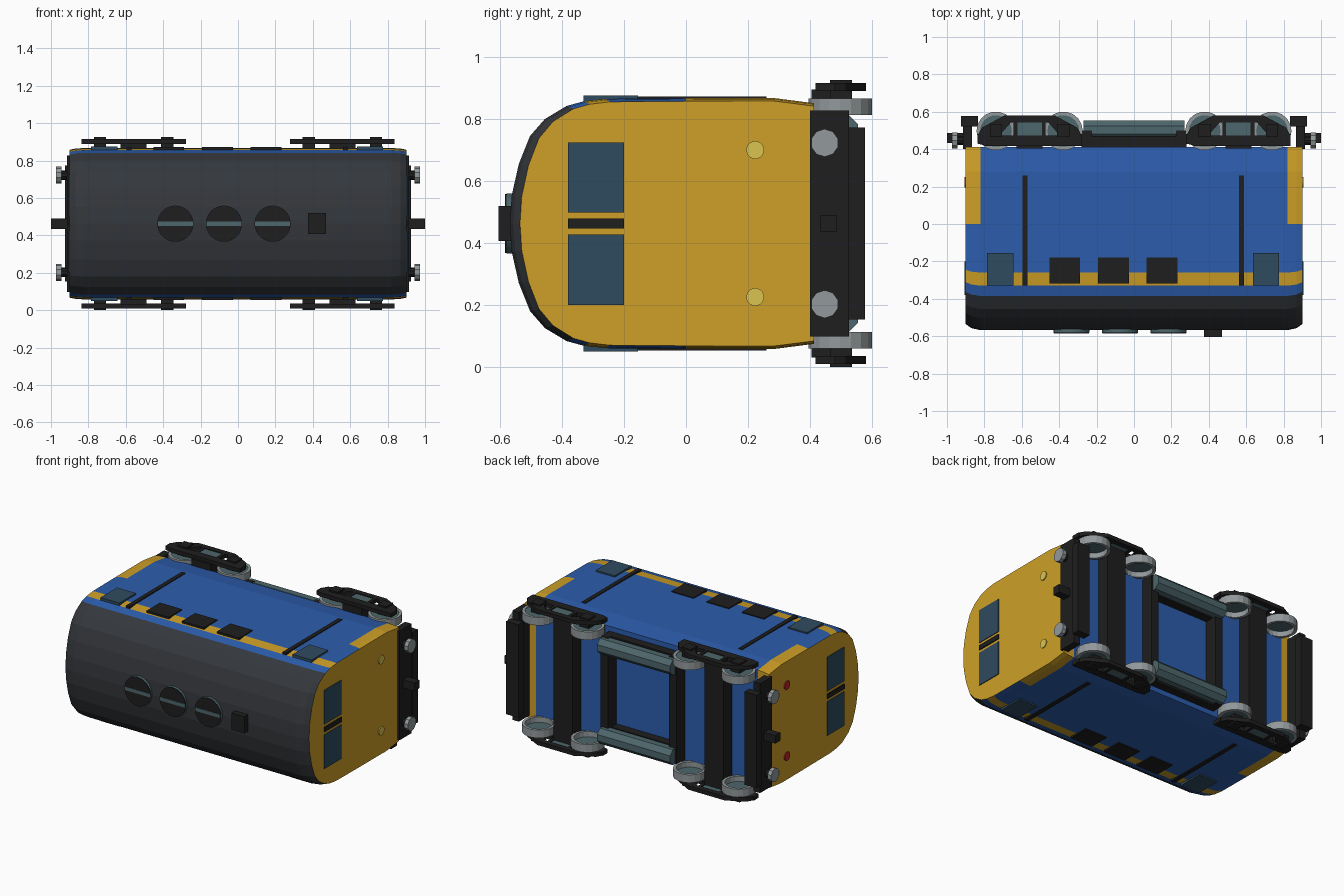
import bpy, bmesh
from math import cos, sin, tau

if "Cube" in bpy.data.objects:
    bpy.data.objects.remove(bpy.data.objects["Cube"])

ZC = 0.4625  # mid plane of the vehicle, which lies on its side (roof towards -y)


def mat(name, r, g, b):
    m = bpy.data.materials.new(name)
    m.diffuse_color = (r, g, b, 1)
    m.use_nodes = True
    m.node_tree.nodes["Principled BSDF"].inputs["Base Color"].default_value = m.diffuse_color
    return m


BLUE = mat("blue", 0.025, 0.11, 0.42)
YELLOW = mat("yellow", 0.62, 0.35, 0.02)
ROOF = mat("roof_grey", 0.034, 0.038, 0.044)
BLACK = mat("black", 0.013, 0.013, 0.014)
STEEL = mat("steel", 0.075, 0.135, 0.15)
GLASS = mat("glass", 0.028, 0.07, 0.115)
TYRE = mat("tyre", 0.29, 0.32, 0.33)
LAMP = mat("lamp", 0.7, 0.55, 0.08)
RED = mat("red", 0.5, 0.02, 0.02)


def finish(name, bm, mats):
    bmesh.ops.recalc_face_normals(bm, faces=bm.faces)
    me = bpy.data.meshes.new(name)
    bm.to_mesh(me)
    bm.free()
    for m in mats:
        me.materials.append(m)
    ob = bpy.data.objects.new(name, me)
    bpy.context.collection.objects.link(ob)
    return ob


def loft(name, rings, m):
    """Skin closed rings of points, capped at both ends."""
    bm = bmesh.new()
    vs = [[bm.verts.new(p) for p in r] for r in rings]
    n = len(rings[0])
    for a, b in zip(vs, vs[1:]):
        for i in range(n):
            bm.faces.new((a[i], a[(i + 1) % n], b[(i + 1) % n], b[i]))
    bm.faces.new(vs[0])
    bm.faces.new(vs[-1])
    return finish(name, bm, [m])


def prism(name, pts, z0, z1, m):
    """Extrude an (x, y) outline along z."""
    return loft(name, [[(x, y, z) for x, y in pts] for z in (z0, z1)], m)


def box(name, x, y, z, m):
    x0, x1 = sorted(x)
    y0, y1 = y
    return prism(name, [(x0, y0), (x1, y0), (x1, y1), (x0, y1)], *sorted(z), m)


def disc(name, axis, c, r, a0, a1, m, n=16):
    """Cylinder along axis between a0 and a1; c holds the other two coordinates."""
    rings = []
    for a in (a0, a1):
        ring = []
        for i in range(n):
            t = tau * (i + 0.5) / n
            p = [c[0] + r * cos(t), c[1] + r * sin(t)]
            p.insert("xyz".index(axis), a)
            ring.append(p)
        rings.append(ring)
    return loft(name, rings, m)


# Body shell: half profile (y, half width) mirrored, lofted along x
half = [(0.412, 0.388), (0.28, 0.405), (0.0, 0.404), (-0.26, 0.402), (-0.33, 0.394),
        (-0.385, 0.379), (-0.455, 0.337), (-0.503, 0.282), (-0.539, 0.192), (-0.562, 0.09)]
profile = half + [(-0.568, 0)] + [(y, -w) for y, w in reversed(half)]
stations = [(-0.9, 1), (-0.87, 0.35), (-0.82, 0), (0.82, 0), (0.87, 0.35), (0.9, 1)]
bm = bmesh.new()
rings = [[bm.verts.new((x, y * (1 - 0.058 * k) if y < 0 else y, ZC + w * (1 - 0.024 * k)))
          for y, w in profile] for x, k in stations]
n, h = len(profile), len(half)
for s in range(len(stations) - 1):
    for i in range(n):
        f = bm.faces.new((rings[s][i], rings[s][(i + 1) % n], rings[s + 1][(i + 1) % n], rings[s + 1][i]))
        seg = min(i, n - 2 - i)              # side segment counted up from the floor
        if seg < 2:
            f.material_index = 0 if s == 2 else 1
        else:
            f.material_index = {2: 0, 3: 1, 4: 0}.get(seg, 2)
for r in (rings[0], rings[-1]):
    bm.faces.new(r).material_index = 1
finish("body_shell", bm, [BLUE, YELLOW, ROOF])

# Roof fans and exhaust box
for x in (-0.335, -0.075, 0.185):
    disc("fan_housing", "y", (x, ZC), 0.097, -0.579, -0.55, STEEL, 32)
    disc("fan_grille", "y", (x, ZC), 0.096, -0.583, -0.579, BLACK, 32)
    box("fan_bar", (x - 0.094, x + 0.094), (-0.586, -0.58), (ZC - 0.012, ZC + 0.012), STEEL)
box("exhaust", (0.375, 0.47), (-0.604, -0.55), (ZC - 0.056, ZC + 0.056), BLACK)

# Side fittings on both flanks
for s in (-1, 1):
    def zz(a, b):
        return ZC + s * a, ZC + s * b
    for x in (-0.715, 0.705):
        box("side_window", (x - 0.07, x + 0.07), (-0.33, -0.155), zz(0.385, 0.412), GLASS)
    for x in (-0.583, 0.575):
        box("door_rail", (x - 0.014, x + 0.014), (-0.33, 0.26), zz(0.385, 0.409), BLACK)
    for x in (-0.37, -0.11, 0.15):
        box("side_vent", (x - 0.082, x + 0.082), (-0.318, -0.178), zz(0.385, 0.409), BLACK)
    # Long tank slung under the sill
    box("tank_sill", (-0.28, 0.28), (0.405, 0.468), zz(0.25, 0.355), BLACK)
    disc("tank", "x", (0.502, ZC + s * 0.3), 0.056, -0.27, 0.27, STEEL, 8)

# Cab ends and buffer gear
for e in (-1, 1):
    def xx(a, b):
        return e * a, e * b
    for s in (-1, 1):
        box("cab_window", xx(0.88, 0.905), (-0.38, -0.2), (ZC + s * 0.035, ZC + s * 0.262), GLASS)
        disc("headlamp" if e > 0 else "tail_lamp", "x", (0.223, ZC + s * 0.237), 0.029,
             e * 0.89, e * 0.906, LAMP if e > 0 else RED, 16)
        disc("buffer_stem", "x", (0.447, ZC + s * 0.26), 0.025, e * 0.9, e * 0.945, BLACK, 10)
        disc("buffer_head", "x", (0.447, ZC + s * 0.26), 0.045, e * 0.945, e * 0.972, TYRE, 10)
    box("cab_pillar", xx(0.88, 0.907), (-0.38, -0.2), (ZC - 0.016, ZC + 0.016), BLACK)
    box("buffer_beam", xx(0.867, 0.915), (0.4, 0.525), (ZC - 0.365, ZC + 0.365), BLACK)
    box("guard_plate", xx(0.835, 0.925), (0.522, 0.577), (ZC - 0.31, ZC + 0.31), BLACK)
    box("coupling", xx(0.9, 1.0), (0.433, 0.486), (ZC - 0.027, ZC + 0.027), BLACK)
    box("tank_end", xx(0.225, 0.28), (0.405, 0.5), (ZC - 0.355, ZC + 0.355), BLACK)


def tyre(c, z0, z1):
    """Hollow wheel ring around a z axis."""
    bm = bmesh.new()
    k = 18
    loops = [[bm.verts.new((c[0] + r * cos(tau * i / k), c[1] + r * sin(tau * i / k), z))
              for i in range(k)] for r, z in ((0.104, z0), (0.104, z1), (0.085, z1), (0.085, z0))]
    for j in range(4):
        a, b = loops[j], loops[(j + 1) % 4]
        for i in range(k):
            bm.faces.new((a[i], a[(i + 1) % k], b[(i + 1) % k], b[i]))
    finish("wheel_tyre", bm, [TYRE])


# Bogies
for e in (-1, 1):
    cx = e * 0.558
    box("bolster", (cx - 0.07, cx + 0.07), (0.405, 0.5), (0.03, 2 * ZC - 0.03), BLACK)
    for s in (-1, 1):
        def zw(z):
            return ZC + s * (ZC - z)
        frame = (zw(0.01), zw(0.036))
        # Side frame: upper and lower rails, pedestals and sloping ends
        box("frame_top_rail", (cx - 0.24, cx + 0.28), (0.418, 0.474), frame, BLACK)
        box("frame_bottom_rail", (cx - 0.135, cx + 0.135), (0.543, 0.58), frame, BLACK)
        box("spring_pad", (cx - 0.065, cx + 0.065), (0.47, 0.545), (zw(0.016), zw(0.03)), STEEL)
        for d in (-1, 1):
            wx = cx + d * 0.18

            def arm(name, pts):
                prism(name, [(cx + d * x, y) for x, y in pts], *frame, BLACK)
            arm("frame_post", [(0.065, 0.47), (0.085, 0.47), (0.085, 0.55), (0.065, 0.55)])
            arm("frame_arm", [(0.135, 0.58), (0.1, 0.543), (0.165, 0.47), (0.28, 0.47), (0.255, 0.515)])
            arm("frame_toe", [(0.23, 0.418), (0.28, 0.43), (0.28, 0.48), (0.23, 0.48)])
            box("axle_box", (wx - 0.033, wx + 0.033), (0.465, 0.535), (zw(0.0), zw(0.064)), BLACK)
            tyre((wx, 0.497), zw(0.06), zw(0.113))
            disc("wheel_disc", "z", (wx, 0.497), 0.086, zw(0.064), zw(0.078), STEEL, 18)
